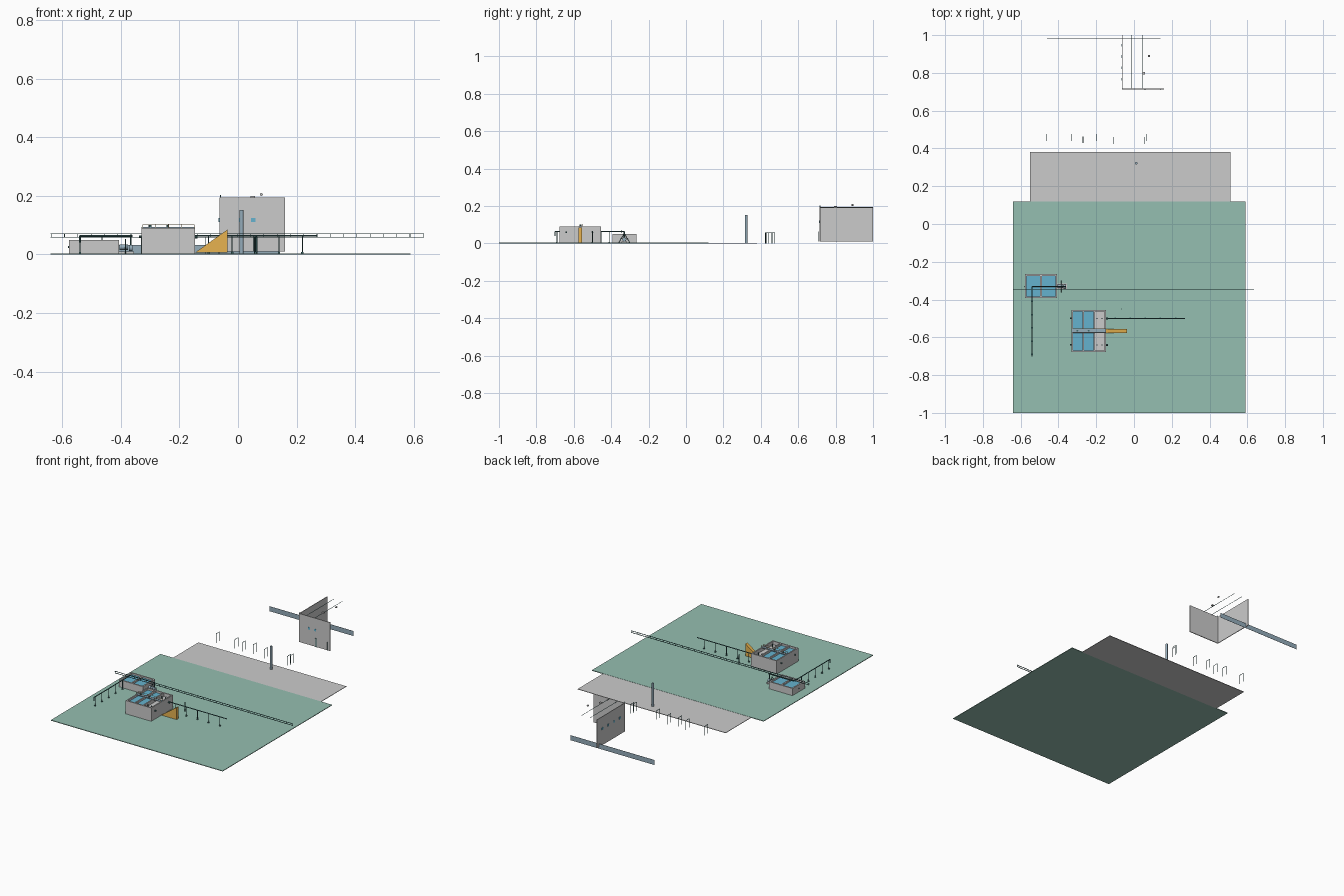
import bpy, math
from mathutils import Vector


def mat(name, col):
    m = bpy.data.materials.new(name)
    m.diffuse_color = (*col, 1)
    return m


GREEN = mat("turf", (0.30, 0.52, 0.44))
BLUE = mat("water", (0.13, 0.45, 0.62))
ORANGE = mat("stair_orange", (0.80, 0.45, 0.08))
STEEL = mat("steel_blue", (0.30, 0.42, 0.50))
DARK = mat("pipe_dark", (0.05, 0.15, 0.15))
PALE = mat("rail_tan", (0.65, 0.50, 0.28))


def mesh(name, verts, faces, m=None):
    me = bpy.data.meshes.new(name)
    me.from_pydata(verts, [], faces)
    o = bpy.data.objects.new(name, me)
    bpy.context.collection.objects.link(o)
    if m:
        me.materials.append(m)
    return o


def box(name, x0, x1, y0, y1, z0, z1, m=None):
    v = [(x, y, z) for z in (z0, z1) for x, y in ((x0, y0), (x1, y0), (x1, y1), (x0, y1))]
    f = [(3, 2, 1, 0), (4, 5, 6, 7)] + [(i, (i + 1) % 4, (i + 1) % 4 + 4, i + 4) for i in range(4)]
    return mesh(name, v, f, m)


def rod(name, a, b, r=0.002, m=None, n=8):
    a, b = Vector(a), Vector(b)
    bpy.ops.mesh.primitive_cylinder_add(vertices=n, radius=r, depth=(b - a).length, location=(a + b) / 2)
    o = bpy.context.object
    o.rotation_euler = (b - a).to_track_quat('Z', 'Y').to_euler()
    o.name = name
    if m:
        o.data.materials.append(m)
    bpy.ops.object.shade_smooth_by_angle()
    return o


def path(name, pts, r=0.002, m=None):
    for a, b in zip(pts, pts[1:]):
        rod(name, a, b, r, m)


def basin(name, x0, x1, y0, y1, z0, z1, t, dividers):
    box(name + "_floor", x0, x1, y0, y1, z0, z0 + 0.006)
    for ya in (y0, y1 - t):
        box(name + "_long_wall", x0, x1, ya, ya + t, z0, z1)
    for xa in (x0, x1 - t):
        box(name + "_end_wall", xa, xa + t, y0 + t, y1 - t, z0, z1)
    for d in dividers:
        box(name + "_divider", d - t / 2, d + t / 2, y0 + t, y1 - t, z0, z1)


# ground slabs
box("green_ground", -0.64, 0.59, -1, 0.12, 0, 0.004, GREEN)
box("paved_ground", -0.55, 0.51, 0.12, 0.38, 0, 0.003)

# small basin
basin("small_basin", -0.577, -0.407, -0.392, -0.265, 0.004, 0.05, 0.009, [-0.492])
for x0, x1 in ((-0.568, -0.496), (-0.488, -0.416)):
    box("small_basin_water", x0, x1, -0.383, -0.274, 0.03, 0.04, BLUE)
path("small_basin_pipe", [(-0.57, -0.33, 0.025), (-0.58, -0.33, 0.025)], 0.003, DARK)

# large basin with two water cells and one dry cell
basin("large_basin", -0.33, -0.147, -0.677, -0.455, 0.004, 0.09, 0.008, [-0.268, -0.21])
for x0, x1 in ((-0.322, -0.272), (-0.264, -0.214)):
    box("large_basin_water", x0, x1, -0.669, -0.463, 0.065, 0.078, BLUE)
box("dry_cell_floor", -0.206, -0.155, -0.669, -0.463, 0.06, 0.068)
box("walkway", -0.33, -0.147, -0.575, -0.555, 0.088, 0.093, STEEL)
for y in (-0.575, -0.555):
    rod("walkway_rail", (-0.325, y, 0.103), (-0.15, y, 0.103), 0.001, PALE)
    for i in range(5):
        x = -0.325 + i * 0.04375
        rod("walkway_rail_post", (x, y, 0.09), (x, y, 0.103), 0.001, PALE)
for x in (-0.3, -0.24):
    rod("walkway_motor", (x, -0.565, 0.09), (x, -0.565, 0.1), 0.005, DARK, 12)
for y in (-0.64, -0.5):
    rod("wall_pipe_stub", (-0.147, y, 0.06), (-0.138, y, 0.06), 0.005, DARK)
    rod("inlet_stub", (-0.338, y, 0.06), (-0.33, y, 0.06), 0.004, DARK)
    for x in (-0.195, -0.17):
        rod("dry_cell_valve", (x, y, 0.06), (x, y, 0.085), 0.003, DARK)

# orange stair wedge
p = [(-0.147, 0.006), (-0.036, 0.006), (-0.036, 0.085)]
mesh("stair_wedge", [(x, y, z) for y in (-0.576, -0.555) for x, z in p],
     [(0, 1, 2), (5, 4, 3), (0, 3, 4, 1), (1, 4, 5, 2), (2, 5, 3, 0)], ORANGE)

# elevated pipe runs on posts with foot pads
path("east_pipe", [(-0.147, -0.5, 0.064), (0.27, -0.5, 0.064)], 0.0028, DARK)
path("west_pipe", [(-0.54, -0.7, 0.04), (-0.54, -0.7, 0.063), (-0.54, -0.33, 0.063),
                   (-0.36, -0.33, 0.063)], 0.0028, DARK)
feet = [(-0.1 + i * 0.08, -0.5) for i in range(5)] + [(-0.54, -0.69 + i * 0.07) for i in range(5)]
for x, y in feet:
    rod("pipe_post", (x, y, 0.004), (x, y, 0.063), 0.0017, DARK)
    box("post_foot", x - 0.004, x + 0.004, y - 0.004, y + 0.004, 0.004, 0.008, DARK)
rod("marker_post", (-0.065, -0.45, 0.004), (-0.065, -0.45, 0.064), 0.002, DARK)

# long ladder-shaped pipe bridge
for z in (0.059, 0.07):
    box("bridge_rail", -0.64, 0.635, -0.347, -0.343, z - 0.001, z + 0.001, DARK)
for i in range(29):
    x = -0.638 + i * 1.271 / 28
    box("bridge_rung", x - 0.001, x + 0.001, -0.346, -0.344, 0.059, 0.07, DARK)

# pump group beside the small basin
box("pump_base", -0.407, -0.355, -0.345, -0.315, 0.004, 0.01)
rod("pump_motor", (-0.405, -0.33, 0.025), (-0.375, -0.33, 0.025), 0.009, STEEL, 16)
rod("pump_casing", (-0.372, -0.33, 0.022), (-0.36, -0.33, 0.022), 0.011, STEEL, 16)
path("pump_riser", [(-0.366, -0.33, 0.02), (-0.366, -0.33, 0.063)], 0.003, DARK)
for s in (-1, 1):
    rod("pump_stand_leg", (-0.385, -0.33 + s * 0.03, 0.004), (-0.385, -0.33, 0.052), 0.0018, DARK)

# round mast on the pavement
rod("mast", (0.012, 0.322, 0.003), (0.012, 0.322, 0.152), 0.007, STEEL, 16)

# hoops behind the pavement
for x, y0 in ((-0.465, 0.44), (-0.33, 0.44), (-0.27, 0.428), (-0.2, 0.44),
              (-0.11, 0.425), (0.056, 0.425), (0.065, 0.44)):
    y1 = y0 + 0.034
    path("hoop", [(x, y0, 0), (x, y0, 0.058), (x, y1, 0.058), (x, y1, 0)], 0.0014, DARK)

# two-walled back building with windows and roof rails
box("front_wall", -0.064, 0.16, 0.713, 0.718, 0.01, 0.194)
box("left_wall", -0.064, -0.06, 0.718, 1.0, 0.01, 0.194)
for x in (0.004, 0.045):
    box("front_window", x, x + 0.014, 0.711, 0.714, 0.11, 0.124, BLUE)
for i in range(4):
    y = 0.76 + i * 0.06
    box("side_window", -0.066, -0.063, y, y + 0.014, 0.11, 0.124, BLUE)
for x in (-0.012, 0.047):
    rod("roof_rail", (x, 0.718, 0.192), (x, 1.0, 0.192), 0.0012, DARK)
box("roof_unit", 0.042, 0.058, 0.792, 0.806, 0.194, 0.2)
rod("roof_vent", (0.08, 0.885, 0.205), (0.08, 0.895, 0.205), 0.005, None, 12)
rod("corner_mast", (-0.06, 0.716, 0.01), (-0.06, 0.716, 0.203), 0.002, DARK)
for x in (0.055, 0.063, 0.14):
    rod("wall_conduit", (x, 0.711, 0.01), (x, 0.711, 0.065), 0.0014, DARK)

# long thin screen board at the very back
box("screen_board", -0.46, 0.14, 0.98, 0.981, 0.0, 0.032, STEEL)
